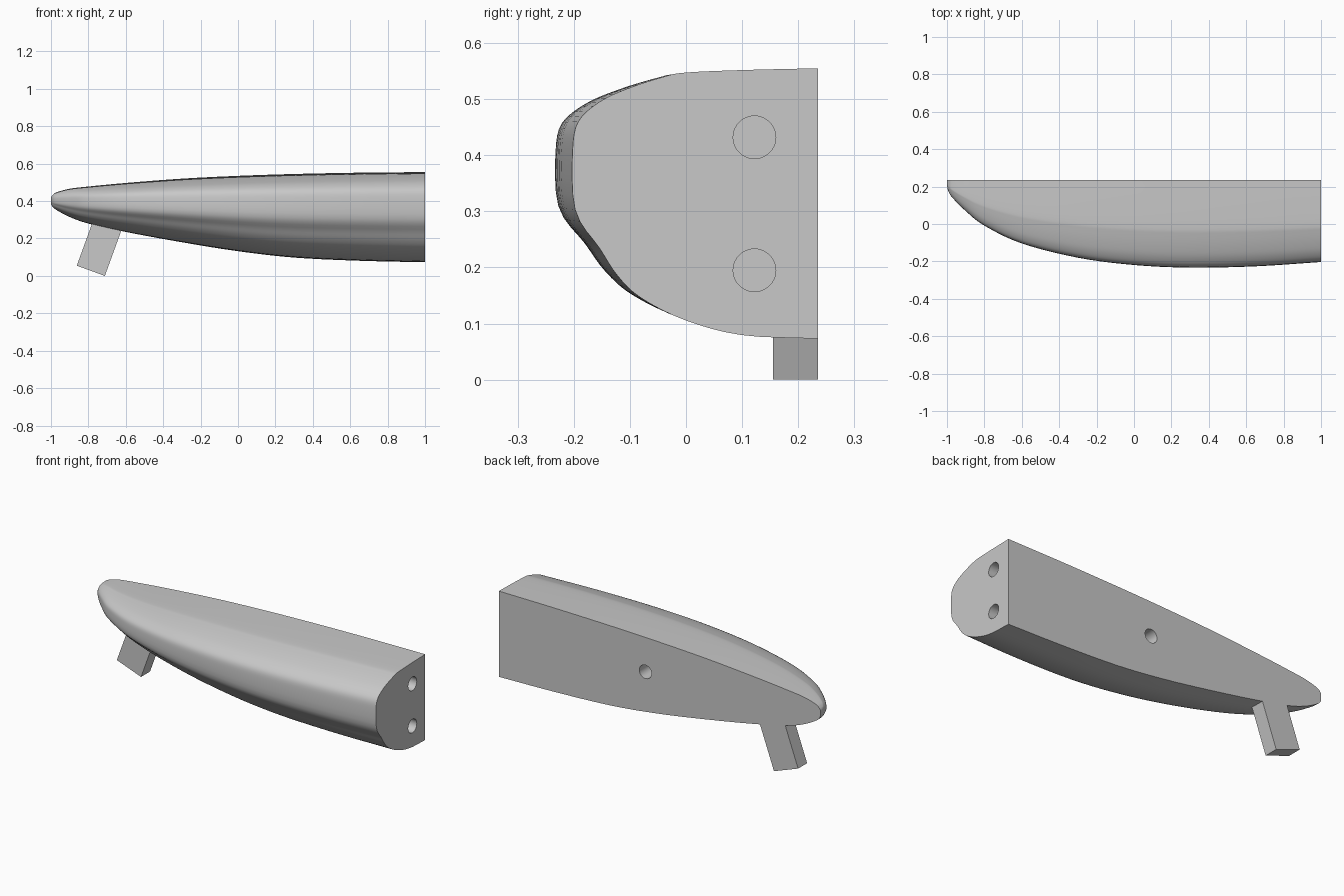
import bpy, bmesh, math
from mathutils import Vector, Matrix

cube = bpy.data.objects.get("Cube")
if cube:
    bpy.data.objects.remove(cube, do_unlink=True)

BACK = 0.235    # flat rear plane
AXIS = 0.402    # height of the widest line

# Hull stations from bow to stern: x, depth, top height, bottom height
STATIONS = [(-1, .03, .42, .385), (-.992, .06, .432, .37), (-.97, .095, .447, .352),
            (-.9, .165, .466, .315), (-.8, .243, .478, .28), (-.6, .338, .497, .235),
            (-.3, .414, .52, .18), (0, .453, .535, .132), (.3, .467, .545, .098),
            (.65, .46, .552, .081), (1, .437, .555, .073)]

# Cross-section: fraction of depth, fraction of height above or below the axis
SECTION = [(0, 1), (.3, .98), (.54, .95), (.63, .9), (.77, .77), (.89, .61),
           (.977, .38), (1, .06), (.99, -.3), (.89, -.51), (.816, -.66),
           (.72, -.78), (.54, -.9), (.31, -.98), (0, -1)]


def smooth_path(points, steps):
    """Sample a smooth curve through points of any dimension."""
    p = [Vector(q) for q in points]
    p = [p[0] * 2 - p[1]] + p + [p[-1] * 2 - p[-2]]
    out = []
    for a, b, c, d in zip(p, p[1:], p[2:], p[3:]):
        for i in range(steps):
            t = i / steps
            out.append(b + (c - a) * (t / 2) + (a * 2 - b * 5 + c * 4 - d) * (t * t / 2)
                       + (b * 3 - a - c * 3 + d) * (t ** 3 / 2))
    return out + [p[-2]]


def make_object(name, bm):
    bmesh.ops.recalc_face_normals(bm, faces=bm.faces)
    mesh = bpy.data.meshes.new(name)
    bm.to_mesh(mesh)
    bm.free()
    obj = bpy.data.objects.new(name, mesh)
    bpy.context.collection.objects.link(obj)
    obj.data.materials.append(grey)
    return obj


def activate(obj):
    bpy.ops.object.select_all(action='DESELECT')
    obj.select_set(True)
    bpy.context.view_layer.objects.active = obj


def drill(target, center, direction, radius=.038, depth=.2):
    """Cut a blind round hole into the target."""
    bm = bmesh.new()
    turn = Vector(direction).to_track_quat('Z', 'Y').to_matrix().to_4x4()
    bmesh.ops.create_cone(bm, cap_ends=True, segments=40, radius1=radius, radius2=radius,
                          depth=depth * 2, matrix=Matrix.Translation(center) @ turn)
    cutter = make_object("hole_cutter", bm)
    cutter.hide_render = True
    mod = target.modifiers.new("hole", 'BOOLEAN')
    mod.operation, mod.solver, mod.object = 'DIFFERENCE', 'EXACT', cutter
    activate(target)
    bpy.ops.object.modifier_apply(modifier=mod.name)
    bpy.data.objects.remove(cutter, do_unlink=True)


# Single grey material
grey = bpy.data.materials.new("plain_grey")
grey.use_nodes = True
grey.diffuse_color = (.58, .58, .58, 1)
grey.node_tree.nodes["Principled BSDF"].inputs["Base Color"].default_value = grey.diffuse_color

# Half hull, lofted from bow to stern
bm = bmesh.new()
section = smooth_path(SECTION, 4)
rings = []
for x, depth, top, bottom in smooth_path(STATIONS, 5):
    rings.append([bm.verts.new((x, BACK - u * depth,
                                AXIS + v * ((top - AXIS) if v > 0 else (AXIS - bottom))))
                  for u, v in section])
for r, s in zip(rings, rings[1:]):
    for i in range(len(section) - 1):
        bm.faces.new((r[i], r[i + 1], s[i + 1], s[i]))
bm.faces.new(rings[0])
bm.faces.new(rings[-1])
bm.faces.new([r[0] for r in rings] + [r[-1] for r in reversed(rings)])
hull = make_object("half_hull", bm)

# Two holes in the stern, one in the flat back
for z in (.195, .432):
    drill(hull, (1, .122, z), (1, 0, 0))
drill(hull, (.088, BACK, .345), (0, 1, 0))
activate(hull)
bpy.ops.object.shade_smooth_by_angle(angle=math.radians(35))

# Tilted square peg under the bow, flush with the back
bm = bmesh.new()
bmesh.ops.create_cube(bm, size=1)
bmesh.ops.translate(bm, verts=bm.verts, vec=(0, 0, .5))
bmesh.ops.scale(bm, verts=bm.verts, vec=(.16, .08, .32))
bmesh.ops.rotate(bm, verts=bm.verts, matrix=Matrix.Rotation(math.radians(20), 3, 'Y'))
bmesh.ops.translate(bm, verts=bm.verts, vec=(-.787, BACK - .04, .0274))
make_object("support_peg", bm)
